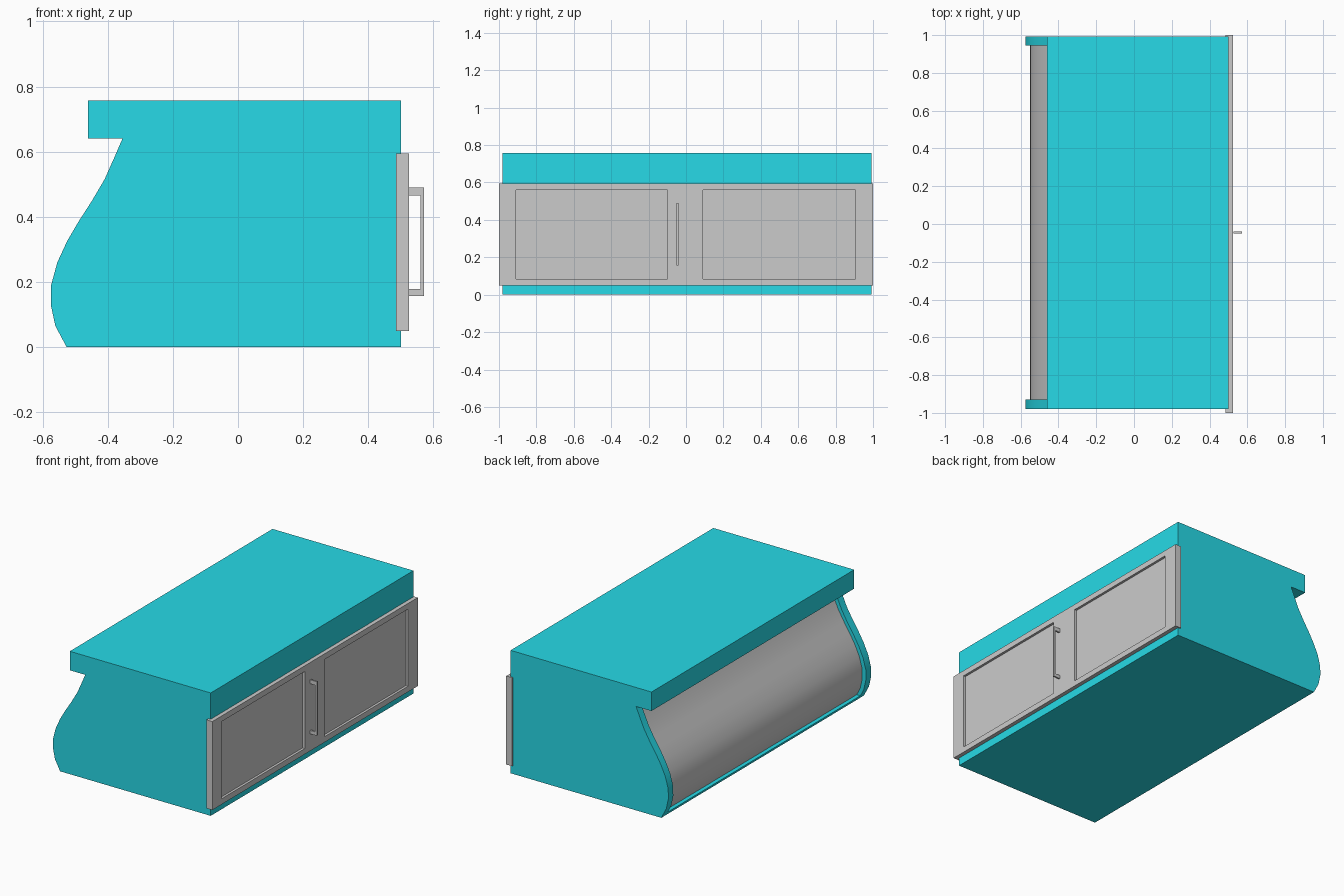
import bpy, bmesh
from mathutils import Vector

if "Cube" in bpy.data.objects:
    bpy.data.objects.remove(bpy.data.objects["Cube"])

teal = bpy.data.materials.new("teal")
teal.diffuse_color = (0.02, 0.7, 0.8, 1)
teal.use_nodes = True
teal.node_tree.nodes["Principled BSDF"].inputs["Base Color"].default_value = teal.diffuse_color


def finish(bm, name, mat=None):
    bmesh.ops.recalc_face_normals(bm, faces=bm.faces)
    me = bpy.data.meshes.new(name)
    bm.to_mesh(me)
    bm.free()
    ob = bpy.data.objects.new(name, me)
    bpy.context.collection.objects.link(ob)
    if mat:
        me.materials.append(mat)
    bpy.ops.object.select_all(action='DESELECT')
    ob.select_set(True)
    bpy.context.view_layer.objects.active = ob
    bpy.ops.object.shade_smooth_by_angle(angle=0.5)
    return ob


def prism(profile, y0, y1):
    """Extrude an xz outline from y0 to y1."""
    bm = bmesh.new()
    a = [bm.verts.new((x, y0, z)) for x, z in profile]
    b = [bm.verts.new((x, y1, z)) for x, z in profile]
    bm.faces.new(a)
    bm.faces.new(b[::-1])
    for i in range(len(a)):
        j = (i + 1) % len(a)
        bm.faces.new((a[j], a[i], b[i], b[j]))
    bmesh.ops.recalc_face_normals(bm, faces=bm.faces)
    return bm


def cut(bm, axis, values):
    """Slice the mesh across an axis at each value."""
    for v in values:
        no = Vector((0, 0, 0))
        no[axis] = 1
        bmesh.ops.bisect_plane(bm, geom=bm.verts[:] + bm.edges[:] + bm.faces[:],
                               plane_co=no * v, plane_no=no)


def sink(bm, faces, dx):
    """Push a region of faces along x, leaving walls behind."""
    new = bmesh.ops.extrude_face_region(bm, geom=faces)["geom"]
    verts = [g for g in new if isinstance(g, bmesh.types.BMVert)]
    bmesh.ops.translate(bm, verts=verts, vec=(dx, 0, 0))
    bmesh.ops.delete(bm, geom=[f for f in faces if f.is_valid], context='FACES_ONLY')


# Cabinet body with S-curved back, recessed between its two ends
curve = [(-0.355, 0.64), (-0.38, 0.582), (-0.41, 0.515), (-0.45, 0.447),
         (-0.49, 0.385), (-0.525, 0.325), (-0.555, 0.26), (-0.574, 0.19),
         (-0.575, 0.13), (-0.561, 0.065), (-0.537, 0.02)]
outline = [(0.5, 0), (0.5, 0.757), (-0.46, 0.757), (-0.46, 0.64)] + curve + [(-0.527, 0)]
Y0, Y1 = -0.93, 0.945
body = prism(outline, -0.98, 0.993)
cut(body, 1, (Y0, Y1))
mid = []
for f in body.faces:
    c = f.calc_center_median()
    if Y0 < c.y < Y1 and c.x < -0.3 and 0.02 < c.z < 0.63 and abs(f.normal.z) < 0.95:
        mid.append(f)
sink(body, mid, 0.035)
finish(body, "cabinet_body", teal)

# Grey curved panel lying in the recess
panel = [(x + 0.025, z) for x, z in curve] + [(x + 0.045, z) for x, z in curve[::-1]]
finish(prism(panel, Y0, Y1), "curved_panel")

# Door slab with two sunken panels
bays = ((-0.91, -0.1), (0.09, 0.905))
door = prism([(0.485, 0.05), (0.525, 0.05), (0.525, 0.595), (0.485, 0.595)], -1, 1)
cut(door, 1, [y for bay in bays for y in bay])
cut(door, 2, (0.085, 0.56))
for lo, hi in bays:
    faces = []
    for f in door.faces:
        c = f.calc_center_median()
        if c.x > 0.524 and lo < c.y < hi and 0.085 < c.z < 0.56:
            faces.append(f)
    sink(door, faces, -0.015)
finish(door, "door")

# Bracket-shaped pull handle
handle = [(0.526, 0.49), (0.572, 0.49), (0.572, 0.157), (0.53, 0.157), (0.526, 0.178),
          (0.561, 0.178), (0.561, 0.466), (0.526, 0.466)]
handle[3] = (0.526, 0.157)
finish(prism(handle, -0.05, -0.04), "door_handle")
